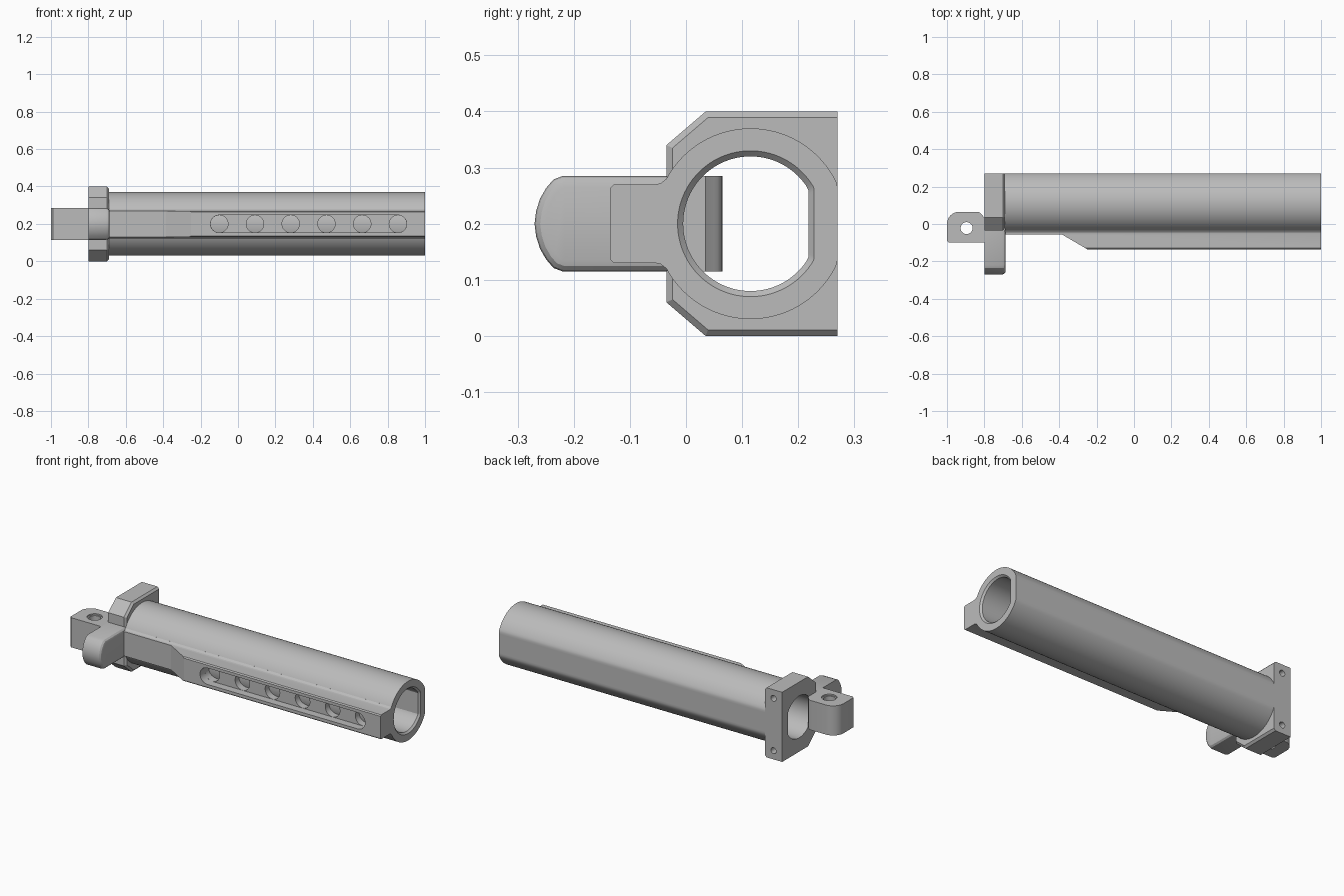
import bpy, bmesh, math
from mathutils import Vector

cube = bpy.data.objects.get("Cube")
if cube:
    bpy.data.objects.remove(cube, do_unlink=True)

metal = bpy.data.materials.new("grey_metal")
metal.use_nodes = True
grey = (0.5, 0.5, 0.5, 1)
metal.diffuse_color = grey
metal.node_tree.nodes["Principled BSDF"].inputs["Base Color"].default_value = grey

CY, CZ = 0.115, 0.2      # tube axis
FLANGE = (-0.8, -0.69)   # flange extent along x


def finish(name, bm):
    bmesh.ops.recalc_face_normals(bm, faces=bm.faces)
    mesh = bpy.data.meshes.new(name)
    bm.to_mesh(mesh)
    bm.free()
    obj = bpy.data.objects.new(name, mesh)
    bpy.context.collection.objects.link(obj)
    mesh.materials.append(metal)
    return obj


def prism(name, points, depth, pick=None, bevel=0.0, segments=1):
    """Extrude a closed 3D outline by a vector, bevelling the edges that pick accepts."""
    bm = bmesh.new()
    base = [Vector(p) for p in points]
    rings = [[bm.verts.new(p) for p in base],
             [bm.verts.new(p + Vector(depth)) for p in base]]
    for ring in rings:
        bm.faces.new(ring)
    for i in range(len(base)):
        j = (i + 1) % len(base)
        bm.faces.new((rings[0][i], rings[0][j], rings[1][j], rings[1][i]))
    if pick:
        edges = [e for e in bm.edges if pick(e.verts[0].co, e.verts[1].co)]
        bmesh.ops.bevel(bm, geom=edges, offset=bevel, segments=segments,
                        profile=0.5, affect='EDGES')
    return finish(name, bm)


def d_ring(x, radius, flat, count=96):
    """Circle around the tube axis, flattened at the back."""
    turn = [2 * math.pi * i / count for i in range(count)]
    return [(x, min(CY + radius * math.cos(a), flat), CZ + radius * math.sin(a)) for a in turn]


def cylinder(name, centre, radius, depth, axis):
    c = Vector(centre)
    turn = [math.pi * i / 20 for i in range(40)]
    if axis == 'Y':
        pts = [c + Vector((radius * math.cos(a), 0, radius * math.sin(a))) for a in turn]
        return prism(name, pts, (0, depth, 0))
    pts = [c + Vector((radius * math.cos(a), radius * math.sin(a), 0)) for a in turn]
    return prism(name, pts, (0, 0, depth))


def cut(target, cutters):
    """Subtract the cutters, apply the result and drop the cutters."""
    for cutter in cutters:
        cutter.hide_render = True
        mod = target.modifiers.new("cut", 'BOOLEAN')
        mod.operation, mod.solver, mod.object = 'DIFFERENCE', 'EXACT', cutter
    bpy.context.view_layer.update()
    graph = bpy.context.evaluated_depsgraph_get()
    mesh = bpy.data.meshes.new_from_object(target.evaluated_get(graph))
    target.modifiers.clear()
    target.data = mesh
    for cutter in cutters:
        bpy.data.objects.remove(cutter, do_unlink=True)


def arc(cx, cy, radius, start, end, steps=8):
    angles = [math.radians(start + (end - start) * i / steps) for i in range(steps + 1)]
    return [(cx + radius * math.cos(a), cy + radius * math.sin(a)) for a in angles]


# Hollow tube with a flat back and a chamfered mouth
bm = bmesh.new()
stations = [(FLANGE[1], 0.17, 0.27), (1, 0.17, 0.27), (1, 0.13, 0.228),
            (0.99, 0.12, 0.218), (FLANGE[1], 0.12, 0.218)]
rings = [[bm.verts.new(p) for p in d_ring(*s)] for s in stations]
for a, b in zip(rings, rings[1:] + rings[:1]):
    for i in range(len(a)):
        j = (i + 1) % len(a)
        bm.faces.new((a[i], a[j], b[j], b[i]))
tube = finish("tube", bm)

# Rail under the tube, with small corner chamfers and flared roots
half = [(-0.135, 0.064), (-0.129, 0.07), (-0.055, 0.07), (-0.045, 0.072),
        (-0.035, 0.08), (-0.015, 0.08)]
outline = half + [(y, -z) for y, z in reversed(half)]
rail = prism("rail", [(FLANGE[1], y, CZ + z) for y, z in outline], (1 - FLANGE[1], 0, 0))

# Ramp, long slot and row of stop holes
ramp = [(-0.75, -0.2), (-0.25, -0.2), (-0.25, -0.135), (-0.385, -0.056), (-0.75, -0.056)]
ramp_cutter = prism("ramp_cutter", [(x, y, 0) for x, y in ramp], (0, 0, 0.4))
first, last, radius = -0.1, 0.855, 0.047
slot = arc(last, CZ, radius, -90, 90, 16) + arc(first, CZ, radius, 90, 270, 16)
slot_cutter = prism("slot_cutter", [(x, -0.2, z) for x, z in slot], (0, 0.11, 0))
cut(rail, [ramp_cutter])
cut(rail, [slot_cutter])
step = (last - first) / 5
holes = [cylinder("hole_cutter", (first + step * i, -0.15, CZ), radius - 0.0005, 0.105, 'Y')
         for i in range(6)]
cut(rail, holes)

# Flange with cut corners, bore and two screw holes in its back
outline = [(0.27, 0), (0.035, 0), (-0.035, 0.06), (-0.035, 0.34), (0.035, 0.4), (0.27, 0.4)]
thickness = FLANGE[1] - FLANGE[0]


def inner_rim(a, b):
    on_face = min(a.x, b.x) > FLANGE[1] - 0.001
    return on_face and min(a.y, b.y) < 0.26


flange = prism("flange", [(FLANGE[0], y, z) for y, z in outline],
               (thickness, 0, 0), inner_rim, 0.011)
bore = prism("bore_cutter", d_ring(-0.9, 0.12, 0.218), (0.4, 0, 0))
screws = [cylinder("screw_cutter", (-0.745, 0.2, z), 0.017, 0.1, 'Y') for z in (0.05, 0.35)]
cut(flange, [bore])
cut(flange, screws)

# Front lug with a rounded, bevelled end
tip = [(-0.03, 0.085), (-0.22, 0.085), (-0.236, 0.079), (-0.249, 0.064),
       (-0.26, 0.045), (-0.267, 0.023)]
outline = tip + [(-0.27, 0)] + [(y, -z) for y, z in reversed(tip)]
lug = prism("front_lug", [(FLANGE[0], y, CZ + z) for y, z in outline],
            (thickness + 0.004, 0, 0),
            lambda a, b: min(a.x, b.x) > FLANGE[1] and min(a.y, b.y) < -0.1, 0.02, 3)

# Hinge knuckle with a vertical pin hole
outline = ([(-0.8, -0.1), (-0.99, -0.1), (-1, -0.09)]
           + arc(-0.935, 0, 0.065, 180, 90)
           + arc(-0.84, 0.035, 0.03, 90, 30, 4) + [(-0.8, 0.035)])
knuckle = prism("hinge_knuckle", [(x, y, 0.115) for x, y in outline], (0, 0, 0.17))
pin = cylinder("pin_cutter", (-0.895, -0.022, 0), 0.032, 0.4, 'Z')
cut(knuckle, [pin])
sinks = [cylinder("sink_cutter", (-0.895, -0.022, z), 0.04, 0.02, 'Z') for z in (0.103, 0.277)]
cut(knuckle, sinks)

# Smooth curved faces and keep the edges crisp
for part in (tube, rail, flange, lug, knuckle):
    bpy.ops.object.select_all(action='DESELECT')
    part.select_set(True)
    bpy.context.view_layer.objects.active = part
    bpy.ops.object.shade_smooth_by_angle(angle=math.radians(25))
